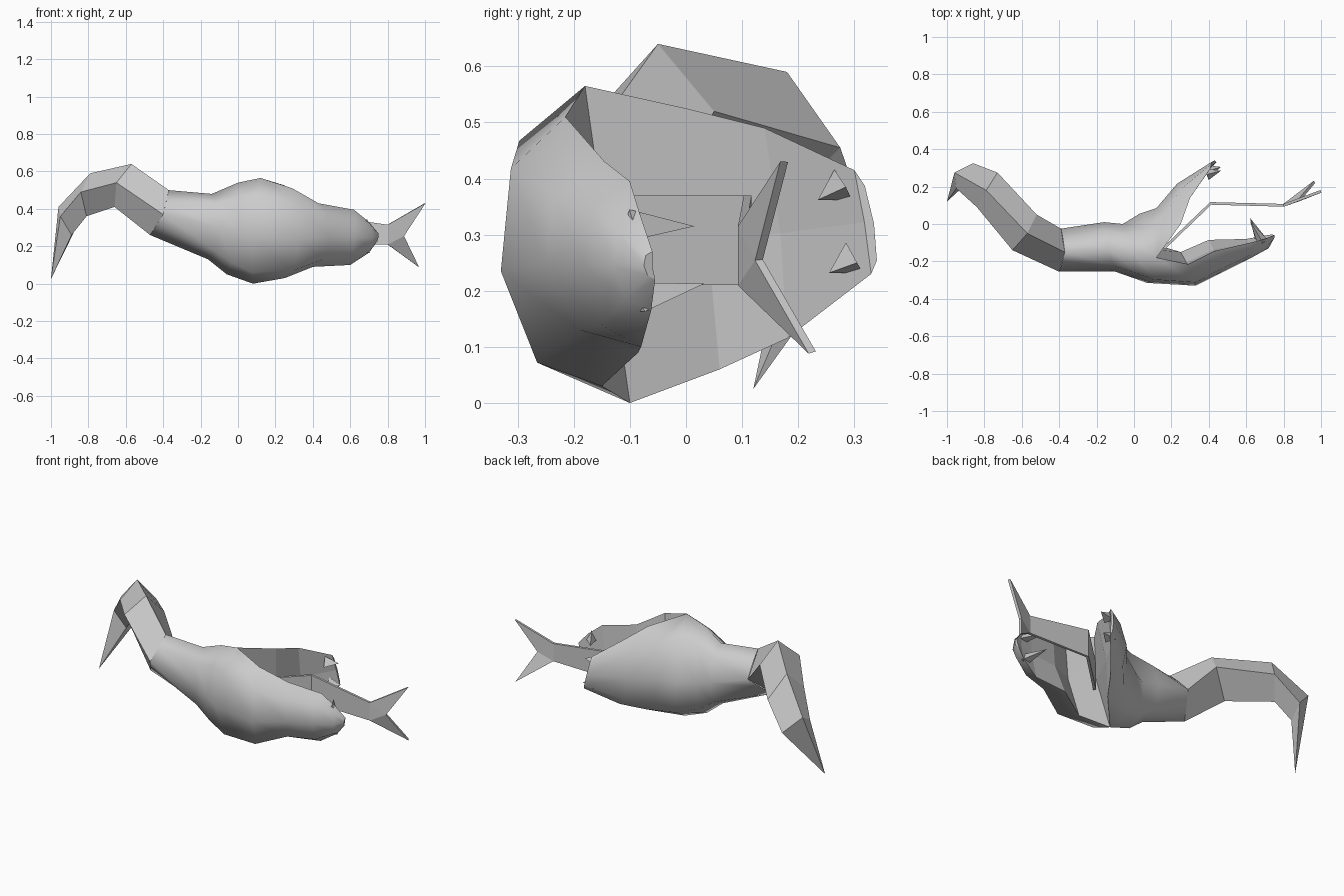
import bpy, bmesh
from mathutils import Vector as V

old = bpy.data.objects.get("Cube")
if old:
    bpy.data.objects.remove(old)

grey = bpy.data.materials.new("plain_grey")
grey.use_nodes = True
colour = (0.6, 0.6, 0.6, 1)
grey.diffuse_color = colour
grey.node_tree.nodes["Principled BSDF"].inputs["Base Color"].default_value = colour


def finish(name, bm):
    bmesh.ops.recalc_face_normals(bm, faces=bm.faces)
    mesh = bpy.data.meshes.new(name)
    bm.to_mesh(mesh)
    bm.free()
    mesh.materials.append(grey)
    obj = bpy.data.objects.new(name, mesh)
    bpy.context.collection.objects.link(obj)
    return obj


def arc(corners, centre, k):
    """Corner points with a bulged point between each neighbouring pair."""
    pts = [corners[0]]
    for a, b in zip(corners, corners[1:]):
        pts += [centre + (a - centre + b - centre) * k, b]
    return pts


def ring(top, front, bottom, back, k=0.72):
    c = [V(p) for p in (top, front, bottom, back)]
    return arc(c + c[:1], sum(c, V()) / 4, k)[:-1]


def bridge(bm, a, b, smooth, closed=True):
    n = len(a)
    for i in range(n if closed else n - 1):
        j = (i + 1) % n
        bm.faces.new((a[i], a[j], b[j], b[i])).smooth = smooth


def add(bm, pts):
    return [bm.verts.new(p) for p in pts]


# Body: neck rings as top, front, bottom, back, ending at the jaw hinge
tail_start = ((-.37, -.15, .50), (-.40, -.255, .37), (-.47, -.15, .26), (-.39, -.025, .37))
bm = bmesh.new()
neck = [add(bm, r) for r in (
    ring(*tail_start, k=0.52),
    ring((-.14, -.13, .48), (-.10, -.255, .30), (-.16, -.12, .13), (-.16, .01, .30)),
    ring((0, -.16, .54), (0, -.29, .28), (-.06, -.11, .05), (-.06, .0, .28)),
    ring((.12, -.18, .565), (.07, -.315, .25), (.08, -.10, 0), (.03, .055, .27)),
)]
for a, b in zip(neck, neck[1:]):
    bridge(bm, a, b, True)
hinge = neck[-1]
throat = bm.verts.new((.14, -.14, .28))


def jaw(start, stations):
    """Rounded outside, flat-faced mouth lining; stations are top, outer, bottom."""
    outer, mid = start, throat
    for top, out, bottom in stations:
        t, o, b = V(top), V(out), V(bottom)
        centre = (t + b) / 2
        new = add(bm, arc([t, o, b], centre, 0.72))
        new_mid = bm.verts.new(centre.lerp(o, 0.15))
        bridge(bm, outer, new, True, False)
        bridge(bm, [outer[0], mid, outer[-1]], [new[0], new_mid, new[-1]], False, False)
        outer, mid = new, new_mid
    bm.faces.new(outer + [mid]).smooth = False


# Front jaw, then back jaw
jaw(hinge[:5], (
    ((.29, -.215, .51), (.33, -.33, .235), (.25, -.15, .03)),
    ((.43, -.145, .43), (.49, -.25, .25), (.40, -.085, .09)),
    ((.62, -.10, .395), (.62, -.185, .245), (.60, -.08, .10)),
    ((.70, -.08, .33), (.72, -.13, .245), (.70, -.062, .165)),
    ((.75, -.06, .27), (.75, -.075, .245), (.74, -.055, .22)),
))
jaw([hinge[0]] + hinge[:3:-1], (
    ((.25, 0, .525), (.12, .085, .28), (.23, .06, .06)),
    ((.30, .14, .49), (.23, .215, .30), (.31, .18, .115)),
    ((.41, .30, .415), (.42, .335, .32), (.44, .33, .23)),
))
finish("body_and_jaws", bm)

# Tail: four-sided flat segments ending in a stinger
bm = bmesh.new()
tail = [add(bm, r) for r in (
    tail_start,
    ((-.57, -.05, .64), (-.65, -.14, .54), (-.66, -.05, .41), (-.52, .05, .52)),
    ((-.79, .18, .59), (-.84, .09, .49), (-.81, .18, .36), (-.73, .275, .455)),
    ((-.96, .275, .41), (-.95, .19, .36), (-.89, .22, .26), (-.86, .325, .31)),
)]
for a, b in zip(tail, tail[1:]):
    bridge(bm, a, b, False)
tip = bm.verts.new((-1, .12, .025))
for i in range(4):
    bm.faces.new((tail[-1][i], tail[-1][(i + 1) % 4], tip))
finish("tail", bm)

# Forked tongue: a thin bent ribbon
bm = bmesh.new()
pairs = [add(bm, ((x, y, hi), (x, y, .21))) for x, y, hi in
         ((.16, -.13, .37), (.41, .11, .37), (.80, .10, .315))]
for a, b in zip(pairs, pairs[1:]):
    bridge(bm, a, b, False, False)
upper, lower = pairs[-1]
notch, tip_a, tip_b = add(bm, ((.885, .13, .255), (1, .175, .43), (.965, .225, .09)))
for f in ((upper, lower, notch), (upper, notch, tip_a), (lower, tip_b, notch)):
    bm.faces.new(f)
tongue = finish("forked_tongue", bm)
thick = tongue.modifiers.new("thickness", 'SOLIDIFY')
thick.thickness = 0.015
thick.offset = 0

# Fangs: three-sided spikes
fangs = {
    "front_jaw_upper_fang": ((.69, -.10, .31), (.62, .015, .315), .035),
    "front_jaw_lower_fang": ((.68, -.09, .18), (.62, .033, .213), .035),
    "back_jaw_upper_fang": ((.39, .265, .38), (.465, .285, .385), .036),
    "back_jaw_lower_fang": ((.40, .285, .25), (.465, .305, .25), .036),
}
for name, (base, point, radius) in fangs.items():
    base, point = V(base), V(point)
    axis = point - base
    bm = bmesh.new()
    bmesh.ops.create_cone(bm, cap_ends=True, segments=3, radius1=radius,
                          radius2=0, depth=axis.length)
    bmesh.ops.remove_doubles(bm, verts=bm.verts, dist=1e-5)
    bm.transform(axis.to_track_quat('Z', 'Y').to_matrix().to_4x4())
    bmesh.ops.translate(bm, verts=bm.verts, vec=(base + point) / 2)
    finish(name, bm)
